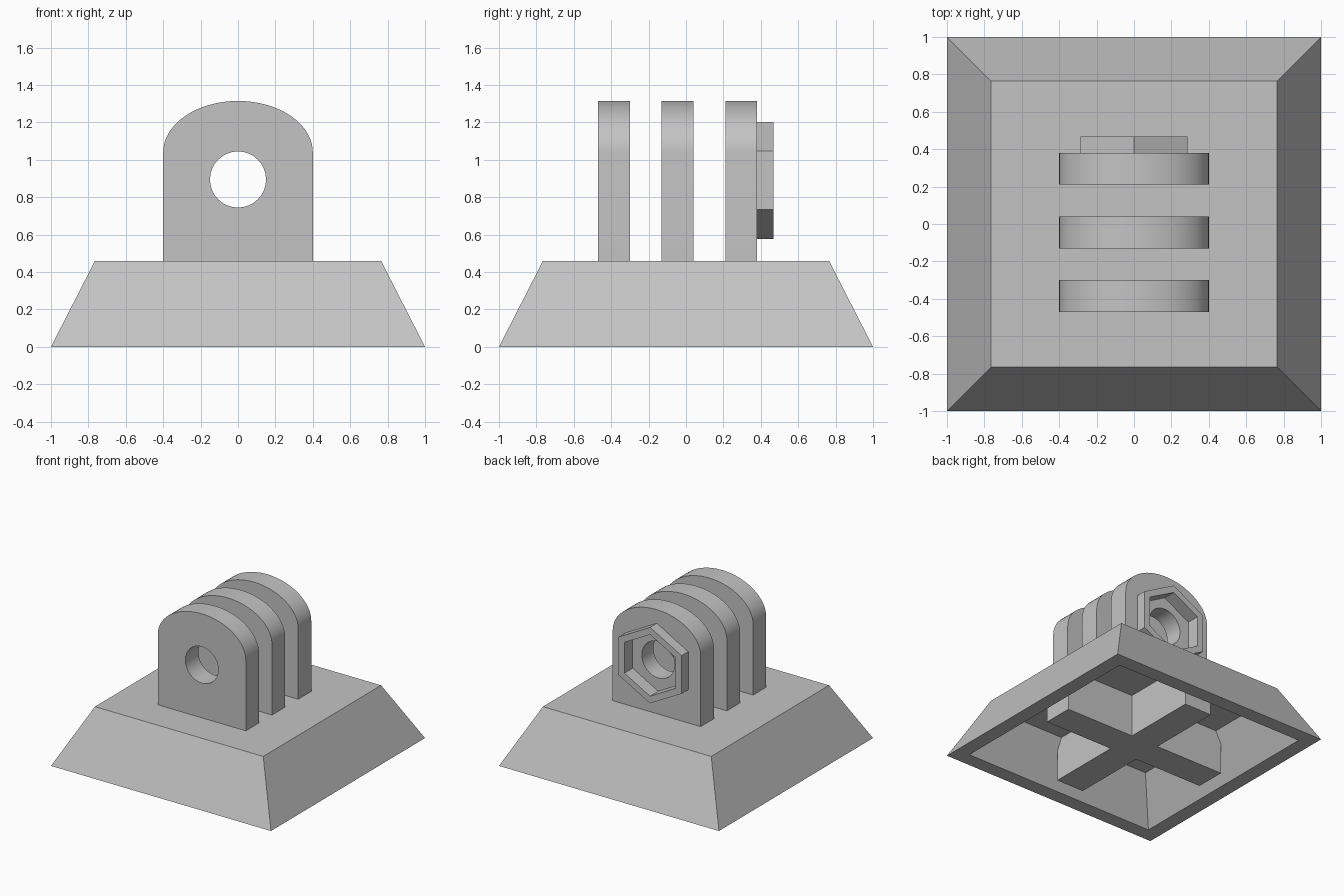
import bpy
import bmesh
import math

cube = bpy.data.objects.get("Cube")
if cube:
    bpy.data.objects.remove(cube, do_unlink=True)

# One plain grey for the whole mount
GREY = (0.55, 0.55, 0.55, 1.0)
grey = bpy.data.materials.new("light_grey_plastic")
grey.use_nodes = True
grey.diffuse_color = GREY
grey.node_tree.nodes["Principled BSDF"].inputs["Base Color"].default_value = GREY


def square(half):
    return [(-half, -half), (half, -half), (half, half), (-half, half)]


def ellipse(rx, rz, z, count, start=0.0, sweep=2 * math.pi, closed=True):
    steps = count if closed else count - 1
    angles = [start + sweep * i / steps for i in range(count)]
    return [(rx * math.cos(a), z + rz * math.sin(a)) for a in angles]


def loft(name, rings, axis, closed):
    """Join a sequence of (outline, level) rings along an axis.
    Equal outlines get quads; unequal ones lie in one plane and get filled.
    Closed sequences return to the first ring, open ones get end caps."""
    bm = bmesh.new()
    loops = []
    for outline, level in rings:
        loops.append([bm.verts.new((u, level, v) if axis == "y" else (u, v, level))
                      for u, v in outline])

    def ring_edges(loop):
        pairs = zip(loop, loop[1:] + loop[:1])
        return [bm.edges.get(p) or bm.edges.new(p) for p in pairs]

    following = loops[1:] + (loops[:1] if closed else [])
    for a, b in zip(loops, following):
        if len(a) == len(b):
            for i in range(len(a)):
                j = (i + 1) % len(a)
                bm.faces.new((a[i], a[j], b[j], b[i]))
        else:
            normal = (0, 1, 0) if axis == "y" else (0, 0, 1)
            bmesh.ops.triangle_fill(bm, use_beauty=True, normal=normal,
                                    edges=ring_edges(a) + ring_edges(b))
    if not closed:
        bm.faces.new(loops[0])
        bm.faces.new(loops[-1])
    bmesh.ops.recalc_face_normals(bm, faces=bm.faces[:])
    mesh = bpy.data.meshes.new(name)
    bm.to_mesh(mesh)
    bm.free()
    mesh.materials.append(grey)
    obj = bpy.data.objects.new(name, mesh)
    bpy.context.collection.objects.link(obj)
    bpy.ops.object.select_all(action="DESELECT")
    obj.select_set(True)
    bpy.context.view_layer.objects.active = obj
    bpy.ops.object.shade_smooth_by_angle(angle=math.radians(30))
    return obj


# Hollow tapered base, open underneath
loft("base", [(square(0.765), 0.46), (square(1.0), 0.0),
              (square(0.88), 0.0), (square(0.70), 0.35)], "z", closed=False)

# Cross-shaped stiffening rib inside the base
W, L = 0.125, 0.75
arm = [(L, -W), (L, W), (W, W)]
cross = []
for quarter in range(4):
    c, s = [(1, 0), (0, 1), (-1, 0), (0, -1)][quarter]
    cross += [(x * c - y * s, x * s + y * c) for x, y in arm]
loft("base_cross_rib", [(cross, 0.0), (cross, 0.37)], "z", closed=False)

# Shared outlines for the fins
HUB = 0.895
arch = [(-0.4, 0.45), (0.4, 0.45)] + ellipse(0.4, 0.275, 1.04, 33, 0, math.pi, False)
bore = ellipse(0.15, 0.15, HUB, 32)
hex_outer = ellipse(0.331, 0.3125, 0.89, 6, math.pi / 6)
hex_inner = ellipse(0.268, 0.253, 0.89, 6, math.pi / 6)

# Plain front and middle fins with a round bore
for name, y0, y1 in (("front_fin", -0.47, -0.30), ("middle_fin", -0.13, 0.04)):
    loft(name, [(arch, y0), (arch, y1), (bore, y1), (bore, y0)], "y", closed=True)

# Back fin with a raised hexagonal nut pocket around its bore
loft("back_fin_with_nut_pocket",
     [(arch, 0.21), (arch, 0.38), (hex_outer, 0.38), (hex_outer, 0.467),
      (hex_inner, 0.467), (hex_inner, 0.36), (bore, 0.36), (bore, 0.21)],
     "y", closed=True)
